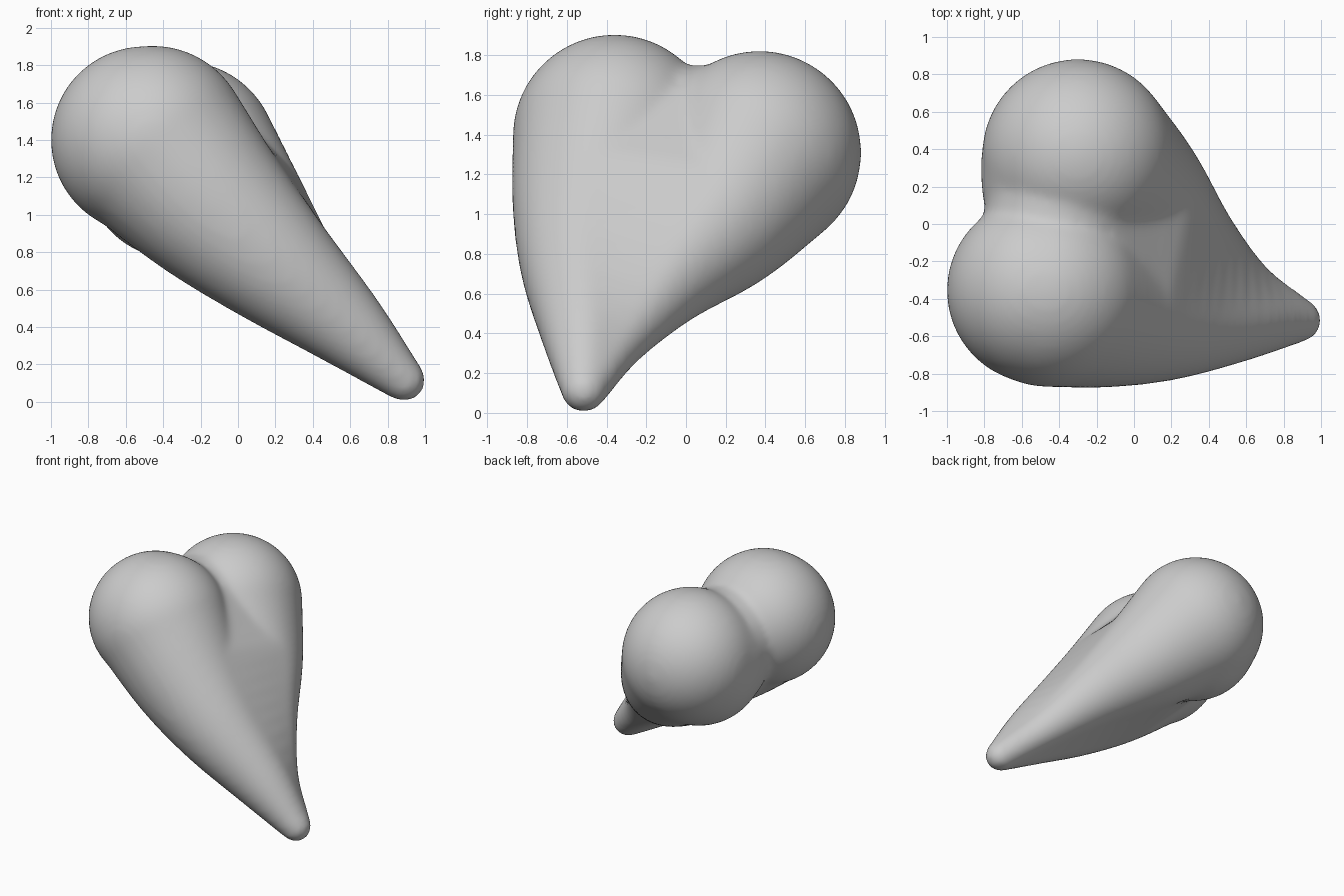
import bpy, bmesh
from mathutils import Matrix, Vector

cube = bpy.data.objects.get("Cube")
if cube:
    bpy.data.objects.remove(cube, do_unlink=True)

# Each chain is a row of balls (x, y, z, radius) running from the tip up to a lobe
TIP = (0.888, -0.515, 0.115, 0.115)
FRONT_LOBE = [TIP, (0.56, -0.51, 0.42, 0.225), (0.18, -0.50, 0.75, 0.335),
              (-0.15, -0.445, 1.06, 0.43), (-0.455, -0.36, 1.392, 0.513)]
BACK_LOBE = [TIP, (0.60, -0.34, 0.38, 0.155), (0.30, -0.10, 0.69, 0.255),
             (0.0, 0.17, 0.99, 0.388), (-0.30, 0.37, 1.31, 0.513)]
# Extra balls that square off the lobes and fill the cleft
FRONT_CROWN = (-0.50, -0.355, 1.40, 0.502)
BACK_SHOULDER = (-0.36, 0.21, 1.27, 0.455)
BACK_UNDERSIDE = (-0.33, 0.30, 1.25, 0.49)
CLEFT_FILL = (-0.385, 0.06, 1.335, 0.415)
STEPS = 4


def smooth_chain(points):
    """Resample a row of balls along a smooth curve through them."""
    p = [Vector(q) for q in points]
    p = [2 * p[0] - p[1]] + p + [2 * p[-1] - p[-2]]
    out = []
    for a, b, c, d in zip(p, p[1:], p[2:], p[3:]):
        for i in range(STEPS):
            t = i / STEPS
            out.append(0.5 * (2 * b + (c - a) * t + (2 * a - 5 * b + 4 * c - d) * t ** 2
                              + (3 * b - a - 3 * c + d) * t ** 3))
    return out + [p[-2]]


def add_link(target, *balls):
    """Add the tight skin that wraps the given balls."""
    bm = bmesh.new()
    for x, y, z, r in balls:
        bmesh.ops.create_icosphere(bm, subdivisions=4, radius=r,
                                   matrix=Matrix.Translation(Vector((x, y, z))))
    bmesh.ops.delete(bm, geom=bm.edges[:], context='EDGES_FACES')
    bmesh.ops.remove_doubles(bm, verts=bm.verts[:], dist=0.0001)
    bmesh.ops.convex_hull(bm, input=bm.verts[:])
    loose = [v for v in bm.verts if not v.link_faces]
    bmesh.ops.delete(bm, geom=loose, context='VERTS')
    bmesh.ops.recalc_face_normals(bm, faces=bm.faces[:])
    mesh = bpy.data.meshes.new("link")
    bm.to_mesh(mesh)
    bm.free()
    target.from_mesh(mesh)
    bpy.data.meshes.remove(mesh)


body = bmesh.new()
front, back = smooth_chain(FRONT_LOBE), smooth_chain(BACK_LOBE)
split = 3 * STEPS

# Lower body: one solid wedge across both chains
for i in range(split):
    add_link(body, front[i], front[i + 1], back[i], back[i + 1])

# Upper body: two separate lobes
for chain in (front[split:], back[split:]):
    for a, b in zip(chain, chain[1:]):
        add_link(body, a, b)
add_link(body, front[-1], FRONT_CROWN)
add_link(body, back[-1], BACK_SHOULDER, BACK_UNDERSIDE)

# Web that rises from the wedge into the cleft
add_link(body, front[split], back[split], CLEFT_FILL)

mesh = bpy.data.meshes.new("heart")
body.to_mesh(mesh)
body.free()
heart = bpy.data.objects.new("heart", mesh)
bpy.context.collection.objects.link(heart)

# Fuse the links into one skin and soften the joins
remesh = heart.modifiers.new("fuse", 'REMESH')
remesh.mode = 'VOXEL'
remesh.voxel_size = 0.022
remesh.use_smooth_shade = True
soften = heart.modifiers.new("soften", 'SMOOTH')
soften.factor = 0.5
soften.iterations = 20

# Plain grey
grey = bpy.data.materials.new("light grey")
grey.use_nodes = True
colour = (0.6, 0.6, 0.6, 1.0)
grey.diffuse_color = colour
grey.node_tree.nodes["Principled BSDF"].inputs["Base Color"].default_value = colour
mesh.materials.append(grey)
